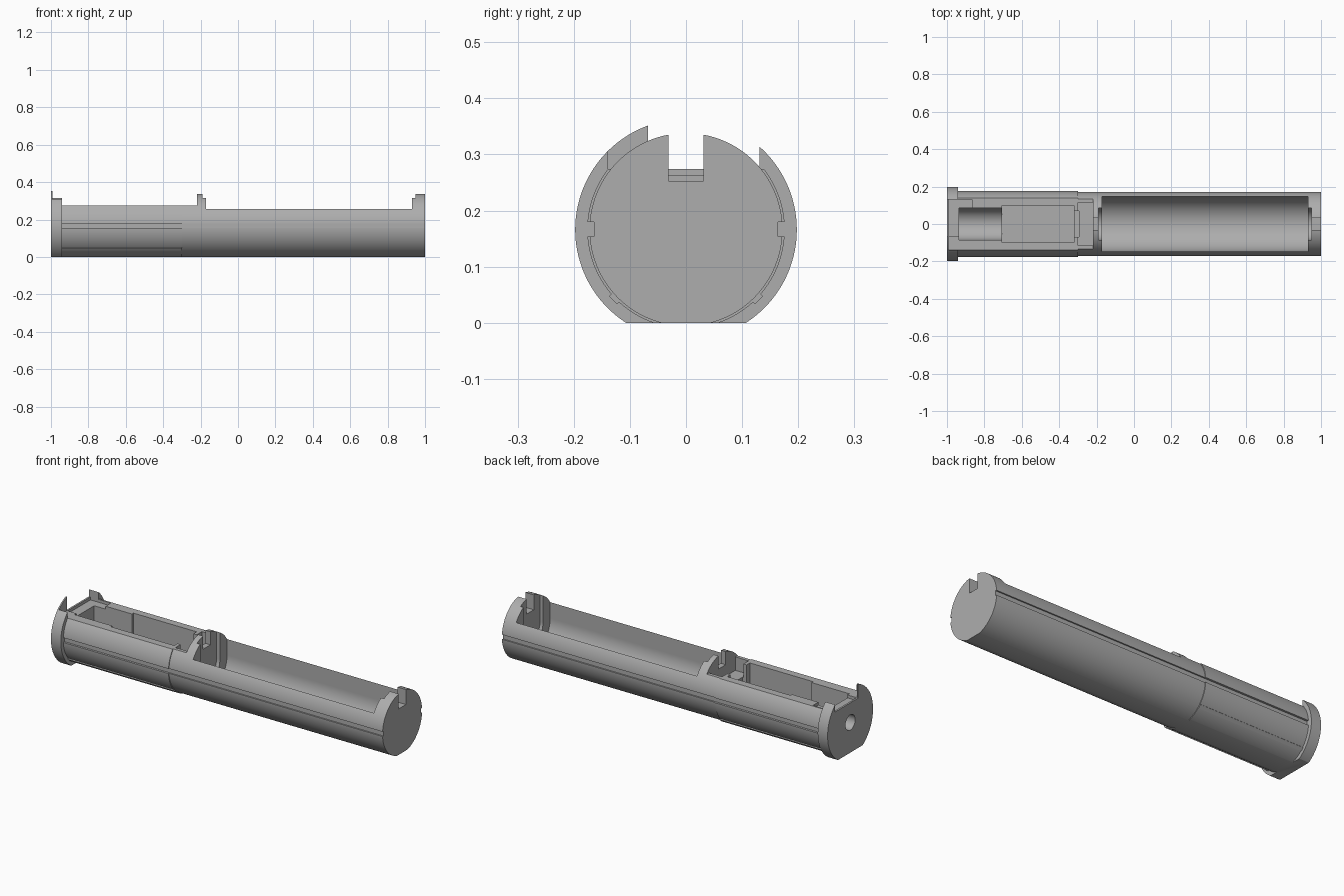
import bpy
import math

cube = bpy.data.objects.get("Cube")
if cube:
    bpy.data.objects.remove(cube, do_unlink=True)

AXIS = 0.166          # height of the tube axis
R_MAIN, R_REAR, R_FLANGE = 0.172, 0.176, 0.1975

grey = bpy.data.materials.new("plain grey")
grey.use_nodes = True
colour = (0.42, 0.42, 0.42, 1)
grey.diffuse_color = colour
grey.node_tree.nodes["Principled BSDF"].inputs["Base Color"].default_value = colour


def tube(name, x0, x1, r, sides=128):
    bpy.ops.mesh.primitive_cylinder_add(
        vertices=sides, radius=r, depth=x1 - x0,
        location=((x0 + x1) / 2, 0, AXIS), rotation=(0, math.pi / 2, 0))
    ob = bpy.context.object
    ob.name = name
    bpy.ops.object.transform_apply()
    return ob


def box(name, x, y, z, tilt=0):
    bpy.ops.mesh.primitive_cube_add(size=1)
    ob = bpy.context.object
    ob.name = name
    ob.scale = (x[1] - x[0], y[1] - y[0], z[1] - z[0])
    ob.location = (sum(x) / 2, sum(y) / 2, sum(z) / 2)
    ob.rotation_euler.x = tilt
    bpy.ops.object.transform_apply()
    return ob


def combine(target, tool, op):
    mod = target.modifiers.new(op, "BOOLEAN")
    mod.operation, mod.solver, mod.object = op, "EXACT", tool
    bpy.context.view_layer.objects.active = target
    bpy.ops.object.modifier_apply(modifier=mod.name)
    bpy.data.objects.remove(tool, do_unlink=True)


def cut_box(x0, x1, y0, y1, z0, z1=0.5):
    combine(body, box("cutter", (x0, x1), (y0, y1), (z0, z1)), "DIFFERENCE")


def cut_trough(x0, x1, r):
    # Round-bottomed channel, open at the top
    trough = tube("cutter", x0, x1, r)
    combine(trough, box("cutter_top", (x0, x1), (-r, r), (AXIS, 0.5)), "UNION")
    combine(body, trough, "DIFFERENCE")


# Stepped tube with a flange
body = tube("holder_body", -0.98, 1, R_MAIN)
combine(body, tube("rear_sleeve", -0.97, -0.3, R_REAR), "UNION")
combine(body, tube("end_flange", -1, -0.94, R_FLANGE), "UNION")

# Lower guide ribs and long side grooves
for side in (-1, 1):
    a = math.radians(46)
    y, z = side * 0.173 * math.sin(a), AXIS - 0.173 * math.cos(a)
    rib = box("guide_rib", (-0.96, -0.3), (y - 0.01, y + 0.01),
              (z - 0.008, z + 0.008), side * a)
    combine(body, rib, "UNION")
    ys = sorted((side * 0.164, side * 0.19))
    cut_box(-0.94, 1.1, ys[0], ys[1], 0.154, 0.18)

# Flat underside
cut_box(-1.1, 1.1, -0.3, 0.3, -0.2, 0)

# Long cell bay with recessed contact slots at both ends
cut_trough(-0.17, 0.93, 0.147)
cut_trough(-0.19, -0.16, 0.085)
cut_trough(0.92, 0.948, 0.085)
cut_box(-0.23, -0.16, -0.031, 0.031, 0.263)
cut_box(0.92, 1.1, -0.031, 0.031, 0.253)

# Rear deck, leaving a thin lip on one side of the flange
cut_box(-0.94, -0.22, -0.3, 0.3, 0.274)
cut_box(-0.992, -0.93, -0.139, 0.131, 0.274)
cut_box(-1.1, -0.98, -0.068, 0.131, 0.274)
cut_box(-0.99, -0.865, -0.068, 0.131, 0.258)

# Motor trough, gear box pocket, shaft slots and end hole
cut_trough(-0.935, -0.7, 0.085)
cut_box(-0.705, -0.32, -0.098, 0.098, 0.07)
cut_box(-0.33, -0.295, -0.07, 0.07, 0.12)
cut_box(-0.3, -0.22, -0.115, 0.115, 0.2)
combine(body, tube("cutter", -1.1, -0.92, 0.042, 48), "DIFFERENCE")

# Finish
body.data.materials.clear()
body.data.materials.append(grey)
for poly in body.data.polygons:
    poly.material_index = 0
bpy.ops.object.select_all(action="DESELECT")
body.select_set(True)
bpy.context.view_layer.objects.active = body
bpy.ops.object.shade_smooth_by_angle(angle=math.radians(25))
